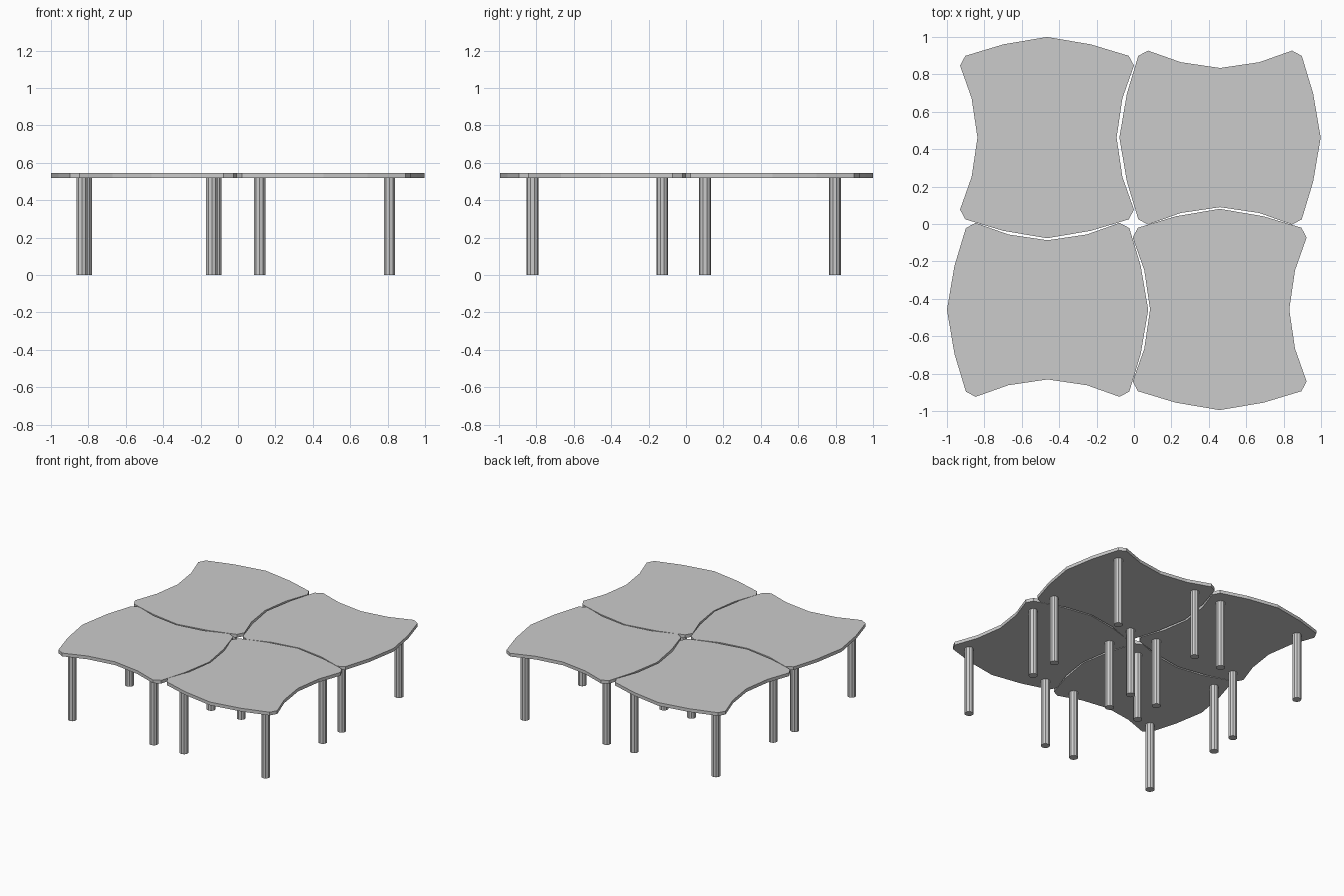
import bpy
import bmesh
from mathutils import Matrix

cube = bpy.data.objects.get("Cube")
if cube:
    bpy.data.objects.remove(cube)

TOP_Z, THICK = 0.52, 0.025
LEG_R, LEG_SPREAD = 0.032, 0.347

grey = bpy.data.materials.new("light grey")
colour = (0.6, 0.6, 0.6, 1)
grey.use_nodes = True
grey.diffuse_color = colour
grey.node_tree.nodes["Principled BSDF"].inputs["Base Color"].default_value = colour


def finish(bm, name):
    bmesh.ops.recalc_face_normals(bm, faces=bm.faces)
    mesh = bpy.data.meshes.new(name)
    bm.to_mesh(mesh)
    bm.free()
    mesh.materials.append(grey)
    obj = bpy.data.objects.new(name, mesh)
    bpy.context.collection.objects.link(obj)
    return obj


def outline():
    # One quarter, from the hollow side round the corner to the bulging side
    q = [(0.372, 0), (0.403, 0.21), (0.465, 0.385), (0.437, 0.437), (0.235, 0.498), (0, 0.538)]
    half = q + [(-x, y) for x, y in q[-2::-1]]
    return half + [(x, -y) for x, y in half[-2:0:-1]]


def table_top(name, centre, turned):
    bm = bmesh.new()
    pts = [(y, x) if turned else (x, y) for x, y in outline()]
    face = bm.faces.new([bm.verts.new((x, y, 0)) for x, y in pts])
    ext = bmesh.ops.extrude_face_region(bm, geom=[face])
    top = [v for v in ext["geom"] if isinstance(v, bmesh.types.BMVert)]
    bmesh.ops.translate(bm, verts=top, vec=(0, 0, THICK))
    finish(bm, name).location = (*centre, TOP_Z)


def leg(name, x, y):
    bm = bmesh.new()
    bmesh.ops.create_cone(bm, cap_ends=True, segments=10, radius1=LEG_R, radius2=LEG_R,
                          depth=TOP_Z, matrix=Matrix.Translation((0, 0, TOP_Z / 2)))
    finish(bm, name).location = (x, y, 0)


# Name, top centre, leg group centre, quarter-turned
tables = [
    ("back_right", (-0.465, 0.462), (-0.465, 0.449), False),
    ("back_left", (0.46, 0.462), (0.463, 0.449), True),
    ("front_right", (-0.462, -0.459), (-0.487, -0.474), True),
    ("front_left", (0.458, -0.457), (0.463, -0.474), False),
]

for side, centre, legs, turned in tables:
    table_top(side + "_table_top", centre, turned)
    for i, (sx, sy) in enumerate([(-1, -1), (1, -1), (1, 1), (-1, 1)], 1):
        leg(f"{side}_leg_{i}", legs[0] + sx * LEG_SPREAD, legs[1] + sy * LEG_SPREAD)
